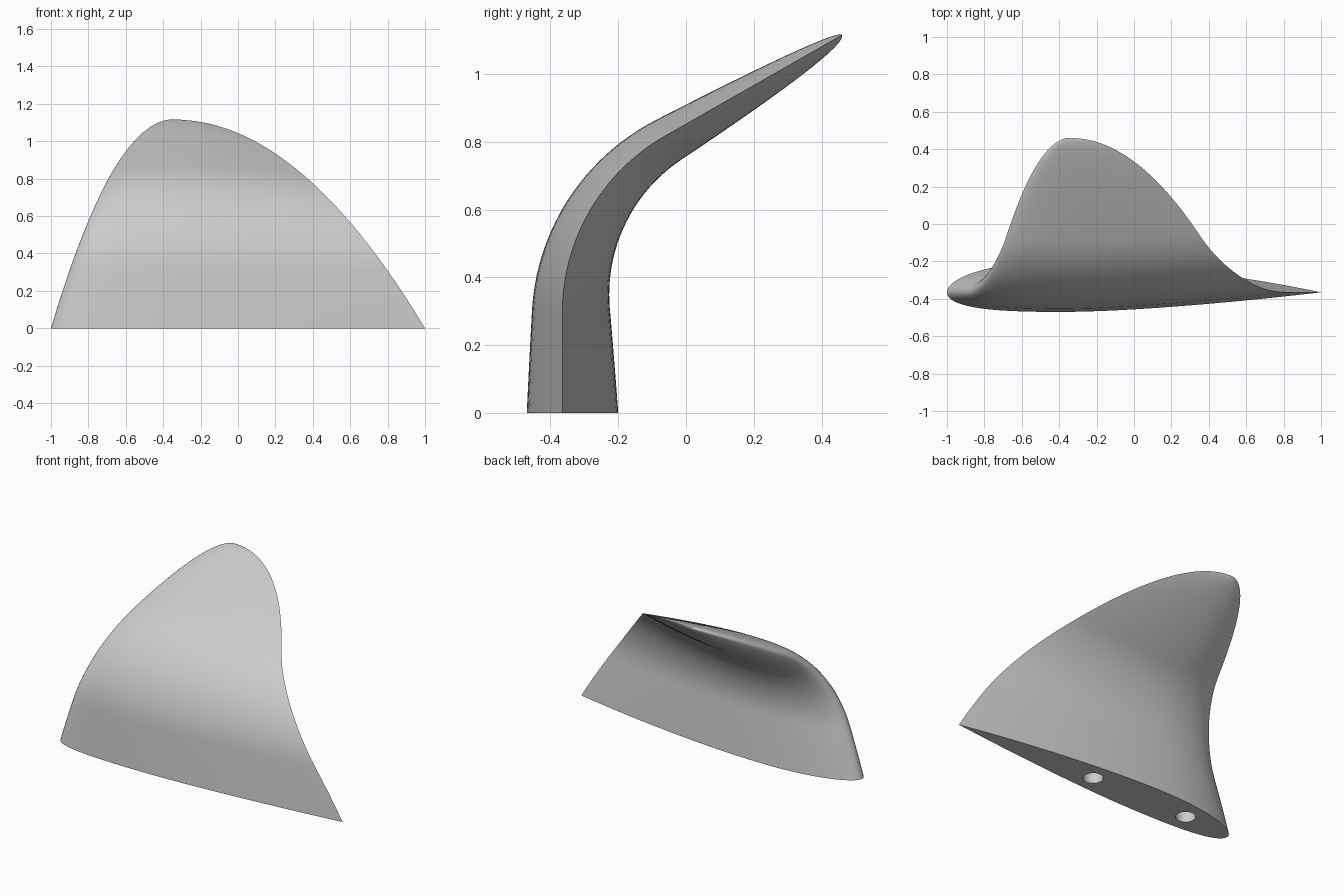
import bpy, bmesh, math

if "Cube" in bpy.data.objects:
    bpy.data.objects.remove(bpy.data.objects["Cube"])

H = 1.115            # tip height
SPINE = -0.34        # x the sections shrink towards
Y0, Z0, R = -0.365, 0.296, 0.6   # straight root, then bend of radius R
BEND = math.radians(60.3)
T, M, P = 0.135, 0.015, 0.3      # foil thickness, camber, camber position
NS, NC = 72, 40


def path(z):
    """y position and lean angle of the fin at edge height z"""
    if z < Z0:
        return Y0, 0.0
    s = (z - Z0) / R
    if s < math.sin(BEND):
        a = math.asin(s)
        return Y0 + R * (1 - math.cos(a)), a
    rest = z - Z0 - R * math.sin(BEND)
    return Y0 + R * (1 - math.cos(BEND)) + rest * math.tan(BEND), BEND


def foil(c, side):
    """offset of the foil surface from the chord line at chord fraction c"""
    t = 5 * T * (0.2969 * math.sqrt(c) - 0.126 * c - 0.3516 * c**2
                 + 0.2843 * c**3 - 0.1036 * c**4)
    if c < P:
        m = M / P**2 * (2 * P * c - c * c)
    else:
        m = M / (1 - P)**2 * (1 - 2 * P + 2 * P * c - c * c)
    return 2 * (m + side * t)


# Foil section: leading edge, back side, trailing edge, front side
cs = [(1 - math.cos(math.pi * i / NC)) / 2 for i in range(NC + 1)]
section = [(-1.0, 0.0)]
section += [(2 * c - 1, foil(c, 1)) for c in cs[1:-1]]
section += [(1.0, 0.0)]
section += [(2 * c - 1, foil(c, -1)) for c in reversed(cs[1:-1])]

# Loft the section along the bent path, shrinking to the tip
bm = bmesh.new()
rings = []
for i in range(NS):
    k = 1 - i / NS
    z = H * (1 - k * k)
    y, a = path(z)
    rings.append([bm.verts.new((SPINE + (x - SPINE) * k,
                                y + o * k * math.cos(a),
                                z - o * k * math.sin(a))) for x, o in section])
tip = bm.verts.new((SPINE, path(H)[0], H))
n = len(section)
for r0, r1 in zip(rings, rings[1:]):
    for j in range(n):
        bm.faces.new((r0[j], r0[(j + 1) % n], r1[(j + 1) % n], r1[j]))
for j in range(n):
    bm.faces.new((rings[-1][j], rings[-1][(j + 1) % n], tip))
bm.faces.new(rings[0])
bmesh.ops.recalc_face_normals(bm, faces=bm.faces)
mesh = bpy.data.meshes.new("fin")
bm.to_mesh(mesh)
bm.free()
fin = bpy.data.objects.new("fin", mesh)
bpy.context.collection.objects.link(fin)

grey = bpy.data.materials.new("grey")
grey.diffuse_color = (0.6, 0.6, 0.6, 1)
grey.use_nodes = True
grey.node_tree.nodes["Principled BSDF"].inputs["Base Color"].default_value = grey.diffuse_color
mesh.materials.append(grey)

# Two mounting holes in the base
for x in (0.02, -0.67):
    bpy.ops.mesh.primitive_cylinder_add(vertices=40, radius=0.058, depth=0.6,
                                        location=(x, -0.34, 0))
    cutter = bpy.context.object
    cutter.name = "hole_cutter"
    cutter.hide_render = True
    cutter.data.materials.append(grey)
    mod = fin.modifiers.new("hole", 'BOOLEAN')
    mod.operation = 'DIFFERENCE'
    mod.solver = 'EXACT'
    mod.object = cutter
    bpy.context.view_layer.objects.active = fin
    bpy.ops.object.modifier_apply(modifier=mod.name)
    bpy.data.objects.remove(cutter, do_unlink=True)

# Smooth shading with sharp base and trailing edge
bpy.ops.object.select_all(action='DESELECT')
fin.select_set(True)
bpy.context.view_layer.objects.active = fin
bpy.ops.object.shade_smooth_by_angle(angle=math.radians(35))
